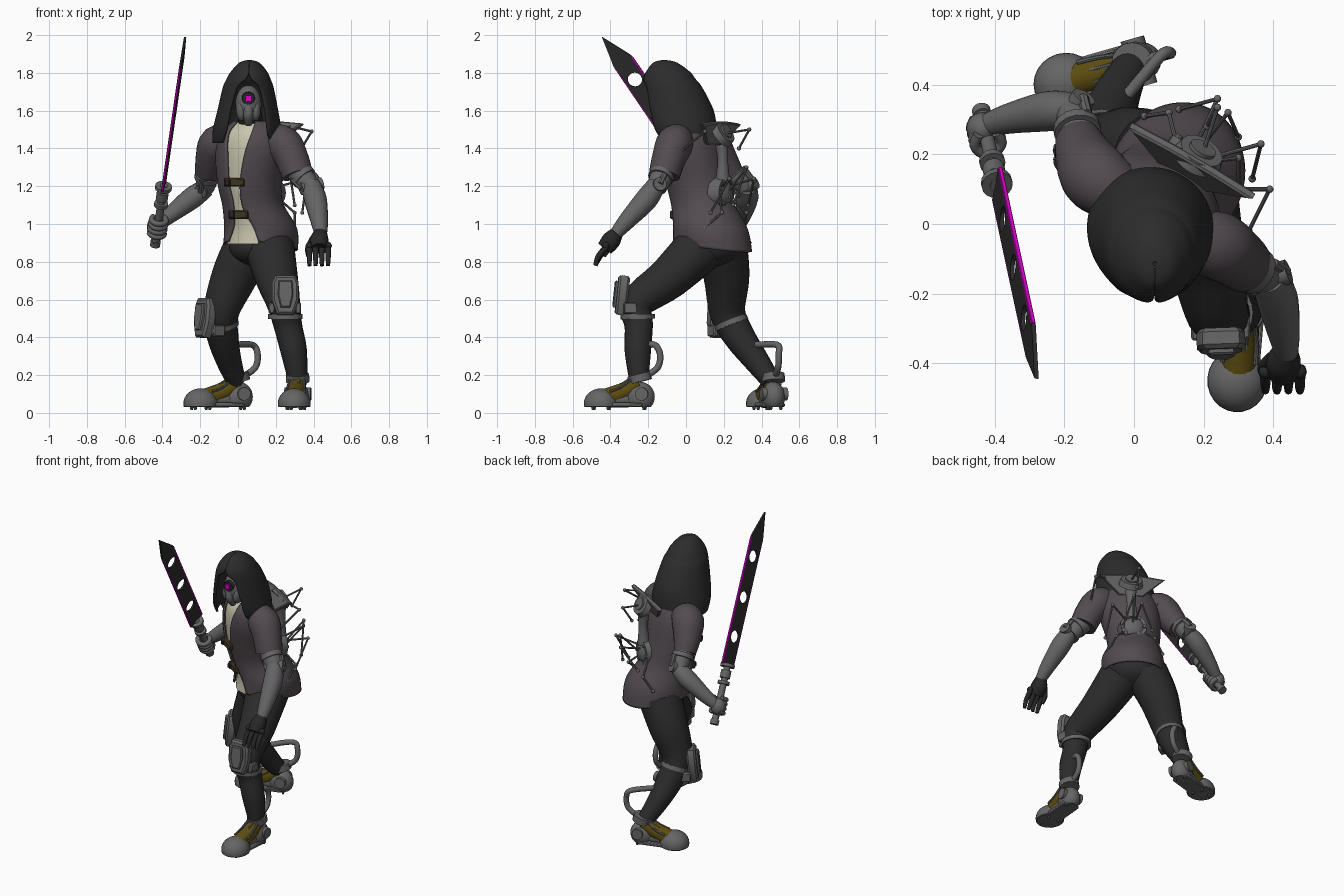
import bpy, bmesh
from math import sin, cos, pi, radians
from mathutils import Vector as V, Matrix as M

if "Cube" in bpy.data.objects:
    bpy.data.objects.remove(bpy.data.objects["Cube"])

def mat(name, r, g, b):
    m = bpy.data.materials.new(name)
    m.diffuse_color = (r, g, b, 1)
    m.use_nodes = True
    m.node_tree.nodes["Principled BSDF"].inputs["Base Color"].default_value = m.diffuse_color
    return m

METAL = mat("metal", .13, .13, .13)
CLOTH = mat("dark_cloth", .025, .025, .025)
VEST = mat("vest_cloth", .085, .07, .08)
SHIRT = mat("pale_cloth", .58, .56, .42)
BELT = mat("belt_brown", .05, .035, .015)
OCHRE = mat("ochre", .11, .075, .005)
GLOW = mat("glow", .75, .0, .65)
BLACK = mat("black", .02, .02, .02)

def finish(name, bm, m, angle=40):
    bmesh.ops.recalc_face_normals(bm, faces=bm.faces)
    me = bpy.data.meshes.new(name)
    bm.to_mesh(me)
    bm.free()
    me.shade_smooth()
    me.set_sharp_from_angle(angle=radians(angle))
    me.materials.append(m)
    o = bpy.data.objects.new(name, me)
    bpy.context.collection.objects.link(o)
    return o

def spline(rows, n):
    """Catmull-Rom through rows of numbers."""
    out = []
    for i in range(len(rows) - 1):
        a, b, c, d = rows[max(i - 1, 0)], rows[i], rows[i + 1], rows[min(i + 2, len(rows) - 1)]
        for k in range(n):
            t = k / n
            out.append([q + .5 * t * (r - p + t * (2*p - 5*q + 4*r - s + t * (3*(q - r) + s - p)))
                        for p, q, r, s in zip(a, b, c, d)])
    return out + [list(rows[-1])]

def loft(name, rings, m, closed=True, thick=0):
    bm = bmesh.new()
    vs = [[bm.verts.new(p) for p in r] for r in rings]
    k = len(vs[0])
    for a, b in zip(vs, vs[1:]):
        for i in range(k if closed else k - 1):
            j = (i + 1) % k
            bm.faces.new((a[i], a[j], b[j], b[i]))
    if closed:
        bm.faces.new(vs[0])
        bm.faces.new(vs[-1])
    o = finish(name, bm, m)
    if thick:
        s = o.modifiers.new("thickness", 'SOLIDIFY')
        s.thickness, s.offset = thick, 0
    return o

def limb(name, pts, m, n=5, seg=20, mx=M()):
    """Tube through (x, y, z, radius) points."""
    rows = spline(pts, n)
    P = [mx @ V(r[:3]) for r in rows]
    side, rings = None, []
    for i, p in enumerate(P):
        t = (P[min(i + 1, len(P) - 1)] - P[max(i - 1, 0)]).normalized()
        side = (side - t * side.dot(t)).normalized() if side else t.orthogonal().normalized()
        up = t.cross(side)
        rings.append([p + (side * cos(a) + up * sin(a)) * rows[i][3]
                      for a in [2 * pi * k / seg for k in range(seg)]])
    return loft(name, rings, m)

def rod(name, a, b, r, m=METAL, r2=None, seg=16, mx=M()):
    return limb(name, [(*a, r), (*b, r if r2 is None else r2)], m, 1, seg, mx)

def ball(name, loc, rad, m, mx=M(), zmin=None, seg=24):
    bm = bmesh.new()
    bmesh.ops.create_uvsphere(bm, u_segments=seg, v_segments=seg * 2 // 3, radius=1,
                              matrix=mx @ M.Translation(loc) @ M.Diagonal((*rad, 1)))
    if zmin is not None:
        for v in bm.verts:
            v.co.z = max(v.co.z, zmin)
    return finish(name, bm, m)

def box(name, loc, size, m, mx=M(), bev=.006):
    bm = bmesh.new()
    bmesh.ops.create_cube(bm, size=1, matrix=mx @ M.Translation(loc) @ M.Diagonal((*size, 1)))
    bmesh.ops.bevel(bm, geom=bm.edges[:], offset=bev, segments=1, affect='EDGES')
    return finish(name, bm, m)

def plate(name, loops, half, m, mx, bev=0):
    """Flat outline with optional holes, extruded along local z."""
    cu = bpy.data.curves.new(name, 'CURVE')
    cu.dimensions, cu.fill_mode, cu.extrude, cu.bevel_depth = '2D', 'BOTH', half, bev
    cu.bevel_resolution = 0
    for lp in loops:
        s = cu.splines.new('POLY')
        s.points.add(len(lp) - 1)
        for q, (x, y) in zip(s.points, lp):
            q.co = (x, y, 0, 1)
        s.use_cyclic_u = True
    o = bpy.data.objects.new(name, cu)
    me = bpy.data.meshes.new_from_object(o)
    bpy.data.objects.remove(o)
    bm = bmesh.new()
    bm.from_mesh(me)
    bmesh.ops.remove_doubles(bm, verts=bm.verts, dist=1e-5)
    bm.transform(mx)
    return finish(name, bm, m, 25)

def frame(x, y, z, o):
    mx = M((x, y, z)).transposed().to_4x4()
    mx.translation = o
    return mx

def arc(row, yaw, gap=0, k=40, sag=0):
    """Ellipse ring (cx, cy, z, width, depth), open at the front by the gap angle."""
    x, y, z, w, d = row[:5]
    s, b = V((cos(yaw), sin(yaw), 0)), V((-sin(yaw), cos(yaw), 0))
    ts = [gap + (2 * pi - 2 * gap) * i / (k - 1 if gap else k) for i in range(k)]
    return [V((x, y, z + sag * cos(t))) + s * w * sin(t) - b * d * cos(t) for t in ts]

# torso: shirt inside, open vest outside (last number is the opening in degrees)
YAW = radians(-30)
body = [(.075, .01, 1.54, .10, .08, 34), (.07, .015, 1.48, .16, .13, 26), (.065, .03, 1.38, .185, .155, 17),
        (.06, .06, 1.22, .165, .16, 12), (.08, .09, 1.1, .155, .165, 10), (.12, .13, .98, .185, .195, 18),
        (.12, .14, .88, .185, .21, 30)]
rows = spline(body, 5)
loft("shirt", [arc((*r[:3], r[3] - .012, r[4] - .012), YAW) for r in rows[:-1]], SHIRT)
loft("vest", [arc(r, YAW, radians(r[5]), 48, .03 * max(0, (1.05 - r[2]) / .17)) for r in rows],
     VEST, closed=False, thick=.012)
R = M.Rotation(YAW, 4, 'Z')
for z, x, y in ((1.22, -.02, -.085), (1.05, .003, -.045)):
    box("vest_buckle", (0, 0, 0), (.115, .03, .045), BELT, M.Translation((x, y, z)) @ R)
    box("buckle_tab", (-.03, -.015, 0), (.03, .02, .03), BLACK, M.Translation((x, y, z)) @ R, .003)

# hood, neck and mask
hood = [(.06, -.115, 1.862, .004, .004, .1), (.06, -.11, 1.848, .05, .06, .1), (.058, -.095, 1.80, .092, .112, .1),
        (.056, -.088, 1.765, .11, .132, 8), (.054, -.07, 1.72, .128, .15, 28), (.052, -.04, 1.6, .154, .18, 37),
        (.048, -.02, 1.5, .174, .176, 38), (.045, 0, 1.43, .172, .155, 46)]
loft("hood", [arc(r, 0, radians(max(r[5], .1)), 48) for r in spline(hood, 5)], CLOTH, closed=False, thick=.014)
limb("neck", [(.07, .02, 1.5, .07), (.06, -.05, 1.62, .06)], BLACK)
ball("mask", (.055, -.1, 1.635), (.07, .085, .1), METAL)
for s in (-1, 1):
    ball("mask_cheek", (.055 + s * .038, -.135, 1.6), (.027, .04, .055), METAL)
limb("mask_chin", [(.055, -.16, 1.63, .022), (.055, -.165, 1.58, .026), (.055, -.13, 1.53, .02)], METAL)
rod("eye_rim", (.055, -.15, 1.665), (.055, -.187, 1.665), .038, BLACK, .032)
rod("eye", (.055, -.16, 1.665), (.055, -.195, 1.665), .028, GLOW, .022, 4)

# trousers
ball("pelvis", (.11, .13, .88), (.16, .165, .11), CLOTH)
limb("front_leg", [(.165, .08, .88, .135), (.205, -.09, .715, .113), (.24, -.255, .585, .09), (.265, -.25, .46, .075),
                   (.295, -.255, .33, .07), (.315, -.25, .18, .052)], CLOTH)
rear = [(.06, .19, .88, .135), (-.02, .215, .72, .122), (-.09, .22, .53, .095), (-.08, .285, .4, .083),
        (-.05, .37, .28, .068), (-.01, .45, .17, .052)]
limb("rear_leg", rear, CLOTH)

# boots, in a local frame whose toe points to -y
for side, x, y, deg, top in (("front", .315, -.25, -5, (.31, -.22, .36)), ("rear", -.005, .46, -74, (-.02, .37, .36))):
    F = M.Translation((x, y, 0)) @ M.Rotation(radians(deg), 4, 'Z')
    ball(side + "_toe_cap", (0, -.2, .05), (.087, .092, .08), METAL, F, .03)
    ball(side + "_heel", (0, .005, .085), (.062, .08, .08), METAL, F, .03)
    limb(side + "_boot_side", [(0, 0, .075, .045), (0, -.16, .07, .042)], METAL, mx=F)
    limb(side + "_boot_tongue", [(0, 0, .16, .047), (0, -.07, .115, .05), (0, -.18, .075, .052)], OCHRE, mx=F)
    box(side + "_sole", (0, -.09, .042), (.12, .23, .024), METAL, F)
    rod(side + "_ankle_band", (0, .01, .165), (0, 0, .205), .062, mx=F)
    for i in (-1.5, -.5, .5, 1.5):
        limb(side + "_boot_strap", [(i * .024, -.03, .195 - abs(i) * .008, .007), (i * .03, -.09, .16 - abs(i) * .015, .007),
                                    (i * .032, -.15, .132 - abs(i) * .012, .008)], METAL, 3, 8, F)
    for i in (-1, 1):
        rod(side + "_ankle_disc", (i * .045, .02, .1), (i * .07, .02, .1), .035, mx=F)
        for yy in (-.24, -.16, .03):
            rod(side + "_cleat", (i * .035, yy, .035), (i * .035, yy, .015), .011, r2=.006, seg=8, mx=F)
    q = F.inverted() @ V(top)
    limb(side + "_calf_cable", [(*q, .017), (0, .085, .36, .017), (0, .113, .31, .017), (0, .1, .24, .017),
                                (0, .03, .19, .017)], METAL, 5, 12, F)

# knee guards with straps and hinges
for side, p, deg, q, t in (("front", (.25, -.337, .625), 2, (.25, -.255, .51), (0, .02, -1)),
                           ("rear", (-.175, .18, .505), -58, (-.09, .24, .475), (.1, .4, -1))):
    K = M.Translation(p) @ M.Rotation(radians(deg), 4, 'Z')
    G = K @ M.Rotation(radians(84), 4, 'X')
    plate(side + "_knee_guard", [[(-.045, .09), (.045, .09), (.058, .06), (.058, -.03), (.035, -.095), (-.035, -.095),
                                  (-.058, -.03), (-.058, .06)]], .018, METAL, G, .012)
    plate(side + "_knee_ridge", [[(-.03, .065), (.03, .065), (.035, 0), (.02, -.065), (-.02, -.065), (-.035, 0)]],
          .008, METAL, G @ M.Translation((0, 0, .032)), .006)
    for s in (-1, 1):
        box(side + "_knee_hinge", (s * .07, .04, -.07), (.03, .07, .06), METAL, K)
    t = V(t).normalized()
    rod(side + "_knee_strap", V(q) - t * .013, V(q) + t * .013, .092, seg=24)

# arms
limb("sword_sleeve", [(-.03, .08, 1.44, .08), (-.105, .13, 1.425, .1), (-.142, .19, 1.34, .085), (-.16, .24, 1.265, .068)], VEST)
limb("free_sleeve", [(.15, -.03, 1.46, .075), (.235, -.06, 1.425, .098), (.283, -.09, 1.35, .09), (.315, -.115, 1.26, .083)], VEST)
limb("sword_upper_arm", [(-.155, .22, 1.3, .058), (-.165, .28, 1.24, .055), (-.175, .32, 1.19, .05)], METAL)
limb("free_upper_arm", [(.3, -.11, 1.3, .065), (.35, -.135, 1.24, .06), (.385, -.155, 1.19, .052)], METAL)
limb("sword_forearm", [(-.165, .325, 1.195, .048), (-.24, .325, 1.14, .058), (-.35, .305, 1.055, .045), (-.42, .285, 1.0, .034)], METAL)
limb("free_forearm", [(.385, -.155, 1.21, .05), (.41, -.21, 1.13, .06), (.43, -.31, 1.02, .047), (.438, -.37, .95, .034)], METAL)
for side, p, a, up in (("sword", (-.172, .32, 1.195), (.45, .75, .4), (-.163, .27, 1.255)),
                       ("free", (.388, -.155, 1.2), (.9, .3, .2), (.345, -.132, 1.25))):
    p, a, up = V(p), V(a).normalized(), V(up)
    rod(side + "_elbow_pivot", p - a * .06, p + a * .06, .036)
    d = (p - up).normalized()
    rod(side + "_arm_band", up - d * .014, up + d * .014, .068)
    for s in (-1, 1):
        rod(side + "_elbow_brace", up + a * s * .06, p + a * s * .055, .016, seg=8)

# open free hand
limb("free_palm", [(.438, -.365, .955, .035), (.43, -.395, .915, .05), (.43, -.43, .87, .044)], BLACK, seg=16)
for i in range(4):
    x = .378 + i * .033
    limb("free_finger", [(x, -.415, .885, .017), (x, -.455 - .008 * (i % 2), .83, .015), (x, -.48, .78, .011)], BLACK, 4, 10)
    ball("free_knuckle", (x, -.425, .885), (.02, .02, .02), BLACK, seg=12)
limb("free_thumb", [(.395, -.385, .92, .018), (.37, -.41, .87, .015), (.372, -.435, .83, .011)], BLACK, 4, 10)

# sword: local x across the blade, local y along it
G0, tip = V((-.395, .12, 1.19)), V((-.277, -.43, 2.0))
d = (tip - G0).normalized()
w = V((0, d.z, -d.y)).normalized()
w = M.Rotation(radians(-9), 3, d) @ w
w = w if w.x > 0 else M.Rotation(radians(18), 3, d) @ w
S = frame(w, d, w.cross(d), G0)
L = (tip - G0).length
holes = [[(.038 * cos(2 * pi * i / 24), u + .038 * sin(2 * pi * i / 24)) for i in range(24)] for u in (.19, .44, .7)]
plate("blade", [[(-.05, .01), (.052, .01), (.056, .82), (-.018, L), (-.055, .82)]] + holes, .006, CLOTH, S)
box("blade_rear_glow", (.055, .41, 0), (.01, .8, .0125), GLOW, S, .002)
box("blade_front_glow", (-.053, .41, 0), (.007, .8, .0125), GLOW, S, .002)
rod("sword_grip", (0, .02, 0), (0, -.37, 0), .021, mx=S)
for u, r, h in ((.005, .045, .02), (-.05, .032, .05), (-.105, .037, .02), (-.355, .027, .03)):
    rod("grip_collar", (0, u - h / 2, 0), (0, u + h / 2, 0), r, mx=S)
ball("fist_palm", G0 - d * .25 + V((-.01, .015, 0)), (.047, .047, .055), METAL)
for i in range(4):
    u = -.205 - i * .028
    limb("fist_finger", [(.04 * cos(a), u, .04 * sin(a), .015) for a in [radians(30 + 55 * k) for k in range(6)]],
         METAL, 3, 10, S)

# back device
b, s, up = V((.5, .866, 0)), V((.866, -.5, 0)), V((0, 0, 1))
T = frame(s, up, s.cross(up), V((.155, .16, 1.475))) @ M.Rotation(radians(-25), 4, 'X')
plate("back_plate", [[(-.19, .055), (-.07, .065), (.07, .065), (.19, .055), (.07, -.05), (-.07, -.05)]], .008, METAL, T, .006)
c = V((.18, .185, 1.47))
rod("back_disc", c, c + b * .03 + up * .02, .075, r2=.065, seg=28)
rod("back_disc_cap", c + b * .03 + up * .02, c + b * .04 + up * .025, .04)
limb("back_spine", [(.185, .19, 1.42, .035), (.185, .195, 1.33, .028), (.18, .195, 1.22, .04)], METAL)
h = V((.165, .185, 1.165))
rod("back_hub", h - b * .03, h + b * .035, .09, r2=.082, seg=28)
rod("back_hub_dome", h + b * .035, h + b * .055, .06, r2=.035, seg=24)
for i in range(6):
    q = h + (s * cos(pi * i / 3) + up * sin(pi * i / 3)) * .065
    rod("hub_bolt", q, q + b * .045, .011, seg=8)

# folded rod legs of the device
legs = [[(.18, .23, 1.2), (.24, .36, 1.24), (.13, .33, 1.1)], [(.2, .23, 1.18), (.27, .32, 1.3), (.3, .25, 1.1)],
        [(.22, .19, 1.2), (.365, .23, 1.24), (.34, .13, 1.06)], [(.2, .21, 1.48), (.24, .335, 1.5), (.21, .28, 1.4)],
        [(.27, .1, 1.52), (.39, .1, 1.49), (.33, -.02, 1.39)], [(.22, .18, 1.13), (.3, .19, 1.06), (.3, .1, .98)],
        [(.12, .24, 1.13), (.1, .32, 1.06), (.03, .31, .98)]]
for p in legs:
    for i in (0, 1):
        rod("device_rod", p[i], p[i + 1], .006, seg=8)
        ball("device_joint", p[i + 1], (.011,) * 3, METAL, seg=10)
